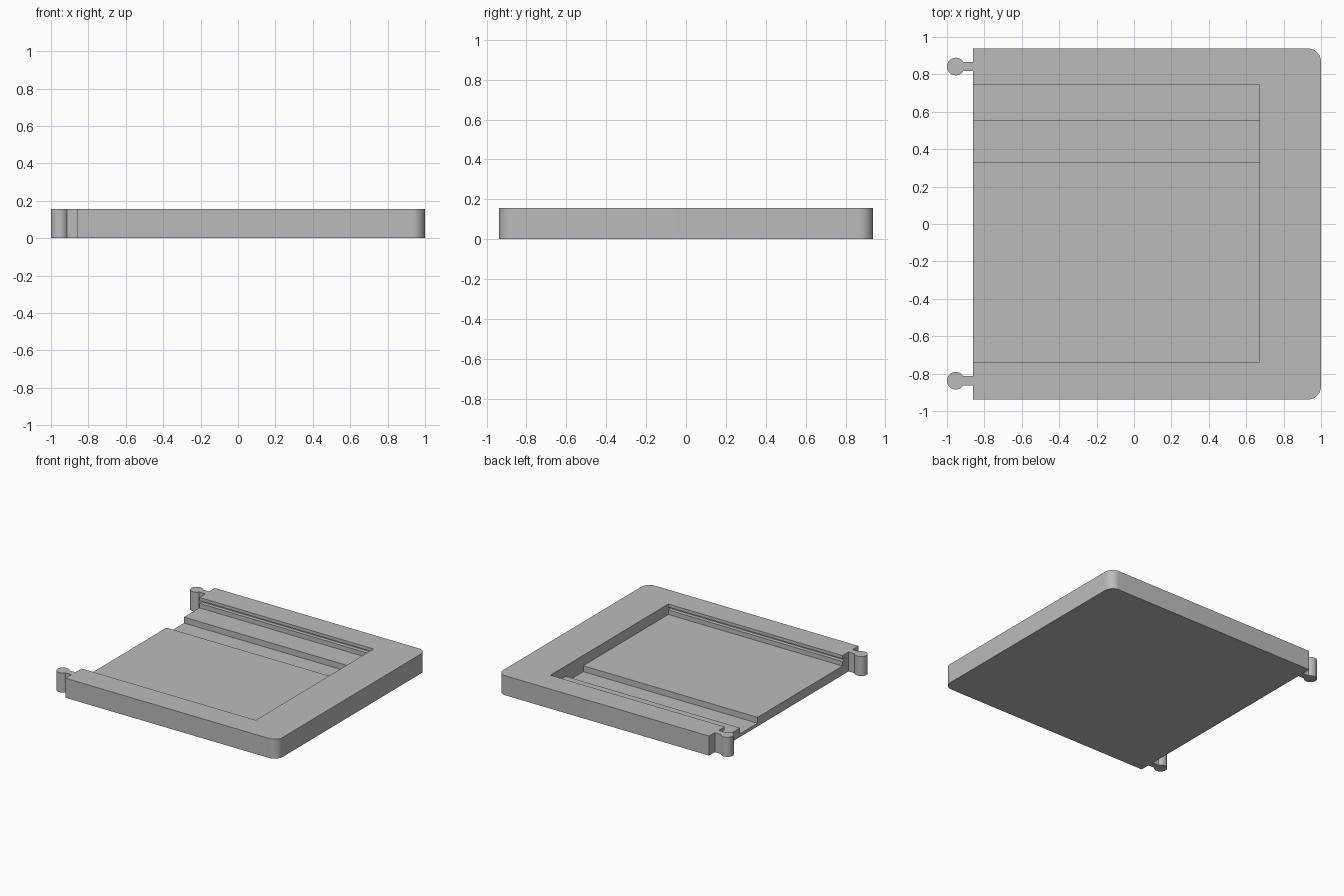
import bpy, bmesh
from math import cos, sin, radians
from mathutils import Vector

cube = bpy.data.objects.get("Cube")
if cube:
    bpy.data.objects.remove(cube, do_unlink=True)

grey = bpy.data.materials.new("plain grey")
grey.use_nodes = True
grey.diffuse_color = (0.5, 0.5, 0.5, 1)
grey.node_tree.nodes["Principled BSDF"].inputs["Base Color"].default_value = (0.5, 0.5, 0.5, 1)


def arc(cx, cy, r, start, end, steps):
    angles = [radians(start + (end - start) * i / steps) for i in range(steps + 1)]
    return [(cx + r * cos(a), cy + r * sin(a)) for a in angles]


def extrude(name, points, direction):
    """Closed solid made by sweeping a flat outline along a vector."""
    bm = bmesh.new()
    face = bm.faces.new([bm.verts.new(p) for p in points])
    result = bmesh.ops.extrude_face_region(bm, geom=[face])
    moved = [g for g in result["geom"] if isinstance(g, bmesh.types.BMVert)]
    bmesh.ops.translate(bm, verts=moved, vec=Vector(direction))
    bmesh.ops.recalc_face_normals(bm, faces=bm.faces)
    mesh = bpy.data.meshes.new(name)
    bm.to_mesh(mesh)
    bm.free()
    mesh.materials.append(grey)
    obj = bpy.data.objects.new(name, mesh)
    bpy.context.collection.objects.link(obj)
    return obj


LEFT, DEPTH, TOP = -0.86, 0.938, 0.155


# Tray outline with rounded corners and two round connector knobs
def knob(y):
    neck = 0.025
    return [(LEFT, y + neck)] + arc(-0.953, y, 0.047, 32, 328, 32) + [(LEFT, y - neck)]


outline = arc(0.93, -DEPTH + 0.07, 0.07, -90, 0, 12)
outline += arc(0.93, DEPTH - 0.07, 0.07, 0, 90, 12)
outline += [(LEFT, DEPTH)] + knob(0.842) + knob(-0.838) + [(LEFT, -DEPTH)]
tray = extrude("tray", [(x, y, 0) for x, y in outline], (0, 0, TOP))

# Recess section: grooved side walls, raised floor and a deep channel
FRONT, BACK, FLOOR, CHANNEL = -0.737, 0.743, 0.072, 0.025
GROOVE, LOW, HIGH = 0.03, 0.108, 0.13
section = [
    (FRONT, FLOOR), (0.33, FLOOR), (0.33, CHANNEL), (0.55, CHANNEL), (0.55, FLOOR), (BACK, FLOOR),
    (BACK, LOW), (BACK + GROOVE, LOW), (BACK + GROOVE, HIGH), (BACK, HIGH), (BACK, 0.3),
    (FRONT, 0.3), (FRONT, HIGH), (FRONT - GROOVE, HIGH), (FRONT - GROOVE, LOW), (FRONT, LOW),
]
# Sweep starts beyond the open end so the recess runs out of the tray
cutter = extrude("recess_cutter", [(LEFT - 0.01, y, z) for y, z in section], (0.672 - LEFT + 0.01, 0, 0))
cutter.hide_render = True

cut = tray.modifiers.new("recess", "BOOLEAN")
cut.operation = "DIFFERENCE"
cut.solver = "EXACT"
cut.object = cutter
bpy.context.view_layer.objects.active = tray
tray.select_set(True)
bpy.ops.object.modifier_apply(modifier=cut.name)
bpy.data.objects.remove(cutter, do_unlink=True)
bpy.ops.object.shade_smooth_by_angle(angle=radians(30))
